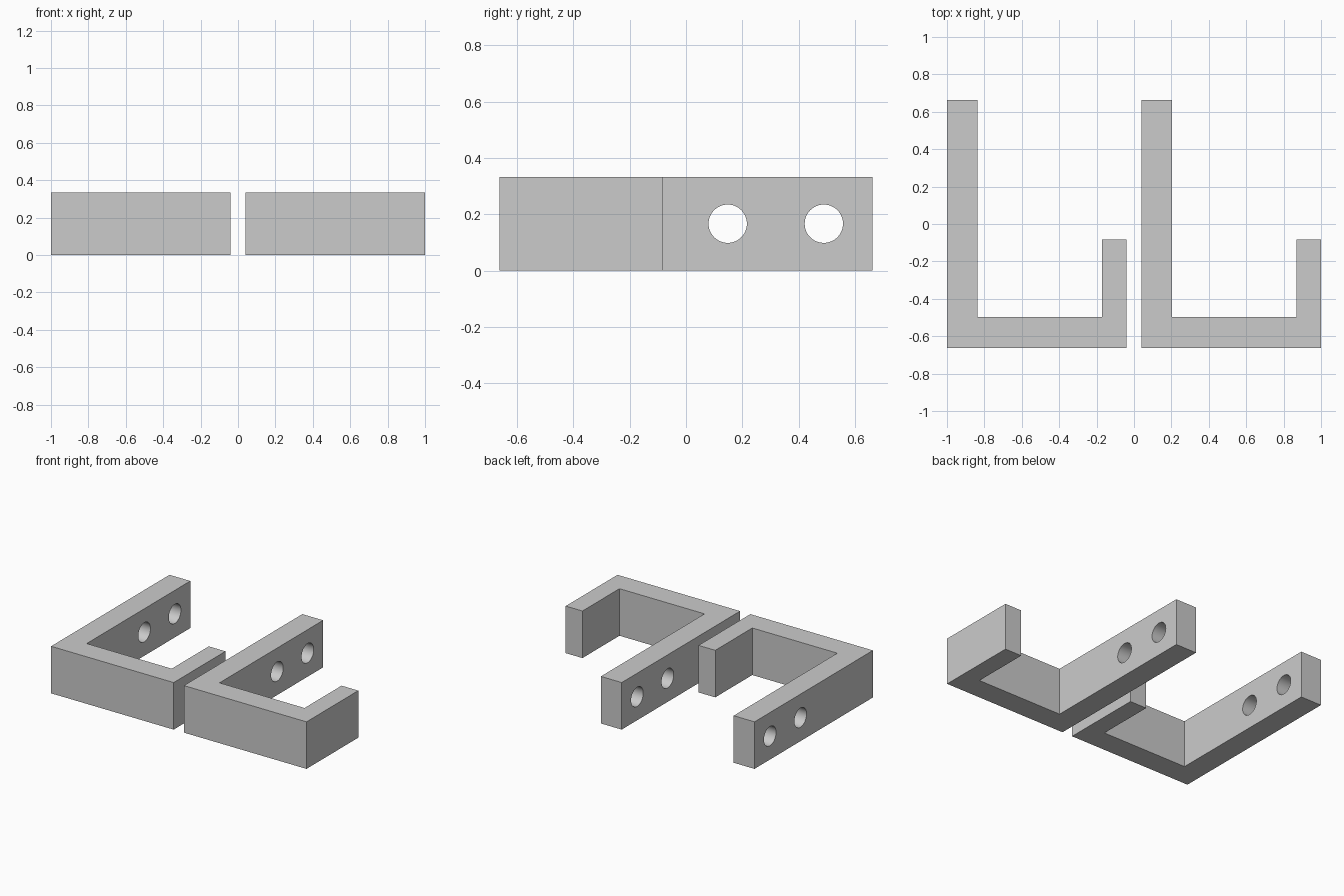
import bpy
import bmesh
import math

cube = bpy.data.objects.get("Cube")
if cube:
    bpy.data.objects.remove(cube, do_unlink=True)

HEIGHT = 0.333
WIDTH = 0.96
HOLE_RADIUS = 0.068

grey = bpy.data.materials.new("light_grey")
grey.use_nodes = True
colour = (0.6, 0.6, 0.6, 1)
grey.diffuse_color = colour
grey.node_tree.nodes["Principled BSDF"].inputs["Base Color"].default_value = colour


def select_only(obj):
    bpy.ops.object.select_all(action="DESELECT")
    obj.select_set(True)
    bpy.context.view_layer.objects.active = obj


def extruded_profile(name, outline):
    bm = bmesh.new()
    face = bm.faces.new([bm.verts.new((x, y, 0)) for x, y in outline])
    top = bmesh.ops.extrude_face_region(bm, geom=[face])["geom"]
    moved = [v for v in top if isinstance(v, bmesh.types.BMVert)]
    bmesh.ops.translate(bm, verts=moved, vec=(0, 0, HEIGHT))
    bmesh.ops.recalc_face_normals(bm, faces=bm.faces)
    mesh = bpy.data.meshes.new(name)
    bm.to_mesh(mesh)
    bm.free()
    mesh.materials.append(grey)
    obj = bpy.data.objects.new(name, mesh)
    bpy.context.collection.objects.link(obj)
    return obj


def drill(obj, x, y):
    bpy.ops.mesh.primitive_cylinder_add(
        vertices=48, radius=HOLE_RADIUS, depth=0.5,
        location=(x, y, HEIGHT / 2), rotation=(0, math.pi / 2, 0))
    cutter = bpy.context.object
    cutter.name = "hole_cutter"
    cutter.hide_render = True
    cutter.data.materials.append(grey)
    select_only(obj)
    cut = obj.modifiers.new("screw_hole", "BOOLEAN")
    cut.operation = "DIFFERENCE"
    cut.solver = "EXACT"
    cut.object = cutter
    bpy.ops.object.modifier_apply(modifier=cut.name)
    bpy.data.objects.remove(cutter, do_unlink=True)


# Hook plan: long mounting arm, base bar, short lip
def hook(name, left):
    right = left + WIDTH
    arm, lip = left + 0.163, right - 0.131
    front, inner, lip_end, back = -0.662, -0.497, -0.083, 0.662
    obj = extruded_profile(name, [
        (left, front), (right, front), (right, lip_end), (lip, lip_end),
        (lip, inner), (arm, inner), (arm, back), (left, back)])
    # Two screw holes through the long arm
    for y in (0.148, 0.489):
        drill(obj, left + 0.08, y)
    select_only(obj)
    bpy.ops.object.shade_smooth_by_angle(angle=math.radians(30))


hook("right_hook", -1.0)
hook("left_hook", 1.0 - WIDTH)
